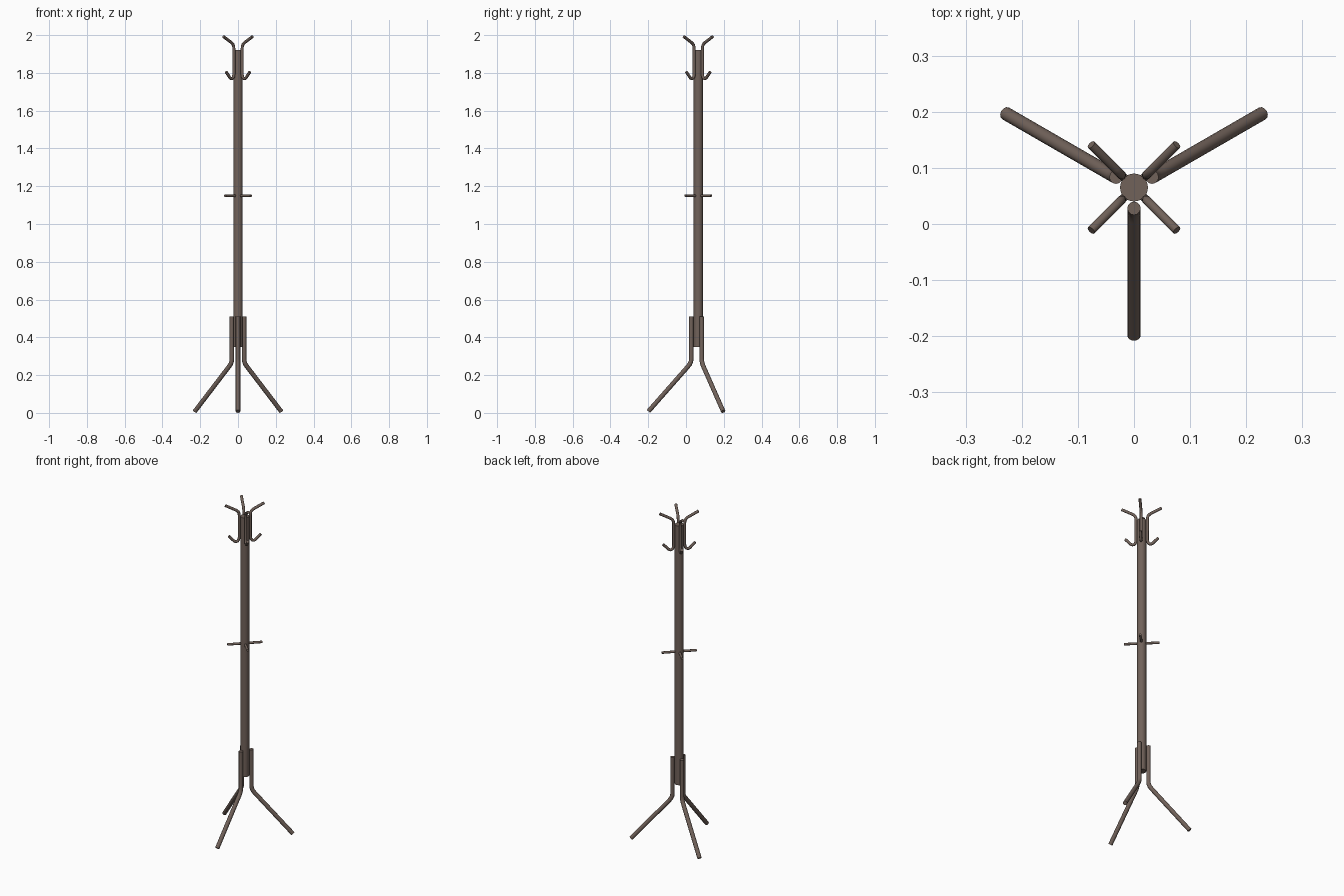
import bpy, math
from mathutils import Vector

if "Cube" in bpy.data.objects:
    bpy.data.objects.remove(bpy.data.objects["Cube"])

CY = 0.065  # pole axis offset in y

mat = bpy.data.materials.new("brown_metal")
mat.diffuse_color = (0.165, 0.122, 0.102, 1)
mat.use_nodes = True
mat.node_tree.nodes["Principled BSDF"].inputs["Base Color"].default_value = mat.diffuse_color


def finish(ob, name):
    ob.name = name
    ob.data.materials.clear()
    ob.data.materials.append(mat)
    bpy.ops.object.select_all(action='DESELECT')
    ob.select_set(True)
    bpy.context.view_layer.objects.active = ob
    if ob.type == 'CURVE':
        bpy.ops.object.convert(target='MESH')
        ob = bpy.context.object
    bpy.ops.object.shade_smooth_by_angle(angle=math.radians(40))


def tube(name, profile, angle, radius):
    """Round bar following (distance from pole axis, height) points."""
    cu = bpy.data.curves.new(name, 'CURVE')
    cu.dimensions = '3D'
    cu.bevel_depth = radius
    cu.bevel_resolution = 4
    cu.use_fill_caps = True
    sp = cu.splines.new('POLY')
    sp.points.add(len(profile) - 1)
    a = math.radians(angle)
    for p, (r, z) in zip(sp.points, profile):
        p.co = (r * math.cos(a), CY + r * math.sin(a), z, 1)
    ob = bpy.data.objects.new(name, cu)
    bpy.context.collection.objects.link(ob)
    finish(ob, name)


# Central pole
bpy.ops.mesh.primitive_cylinder_add(vertices=16, radius=0.025, depth=1.57,
                                    location=(0, CY, 1.135))
finish(bpy.context.object, "pole")

# Three bent legs
leg = [(0.037, 0.51), (0.037, 0.285), (0.039, 0.272), (0.045, 0.258),
       (0.055, 0.245), (0.264, 0.008)]
for i, ang in enumerate((30, 150, 270)):
    tube(f"leg_{i + 1}", leg, ang, 0.012)

# Four double coat hooks at the top, four straight pegs half way up
hook = [(0.108, 1.992), (0.047, 1.959), (0.037, 1.950), (0.032, 1.938),
        (0.031, 1.925), (0.031, 1.795), (0.034, 1.780), (0.041, 1.771),
        (0.050, 1.769), (0.059, 1.773), (0.089, 1.805)]
for i in range(4):
    ang = 45 + 90 * i
    tube(f"coat_hook_{i + 1}", hook, ang, 0.008)
    tube(f"peg_{i + 1}", [(0.015, 1.15), (0.097, 1.15)], ang, 0.007)
